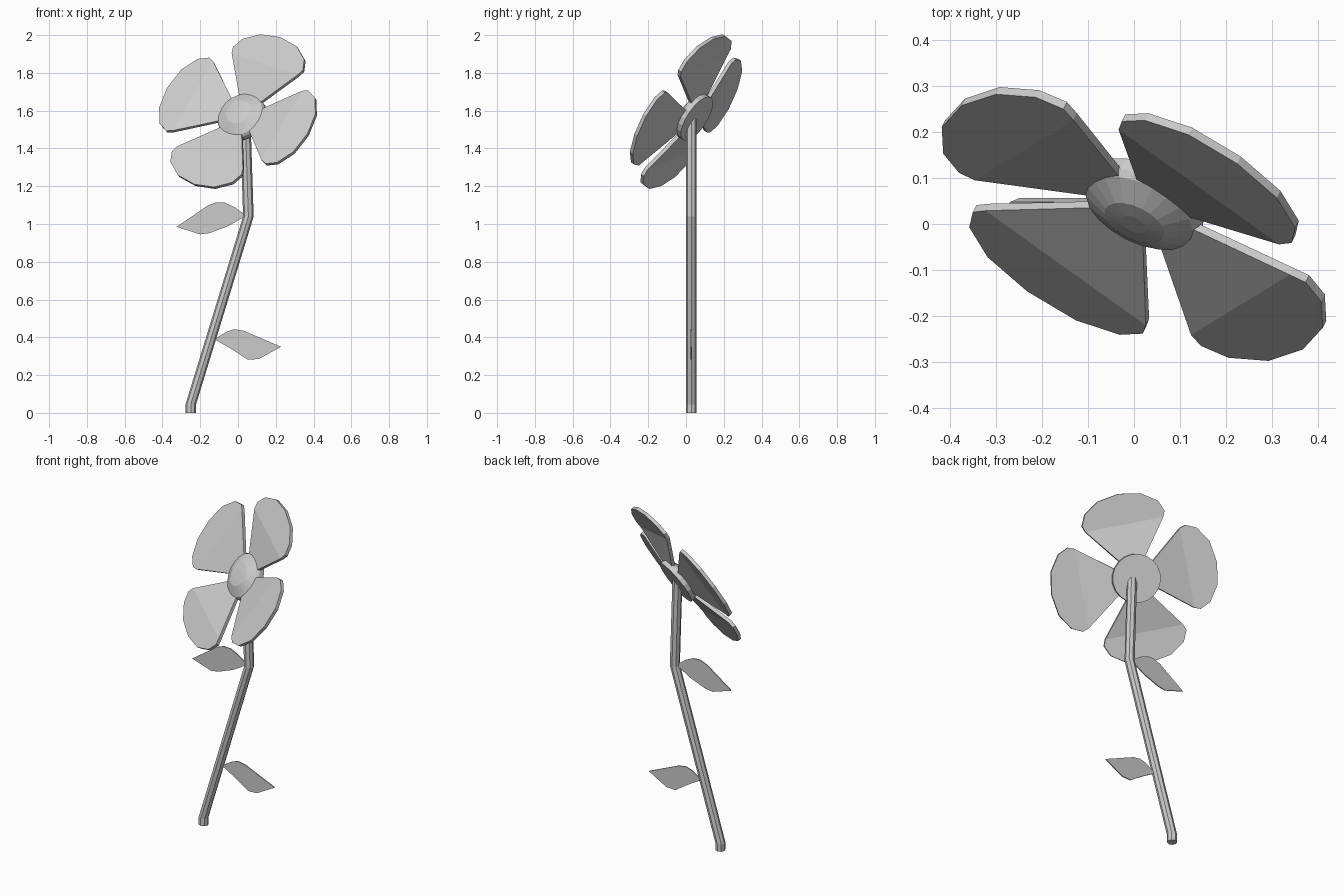
import bpy, bmesh, math
from mathutils import Matrix, Vector

if "Cube" in bpy.data.objects:
    bpy.data.objects.remove(bpy.data.objects["Cube"])

# Flower head frame: local z is the facing direction
n = Vector((-0.5, -1.0, 0.65)).normalized()
u = Vector((-n.y, n.x, 0)).normalized()
v = n.cross(u)
HEAD = Matrix.Translation((0, 0, 1.595)) @ Matrix((u, v, n)).transposed().to_4x4()


def make(name, verts, faces, matrix=Matrix()):
    me = bpy.data.meshes.new(name)
    me.from_pydata(verts, [], faces)
    bm = bmesh.new()
    bm.from_mesh(me)
    bmesh.ops.recalc_face_normals(bm, faces=bm.faces)
    bm.to_mesh(me)
    bm.free()
    ob = bpy.data.objects.new(name, me)
    bpy.context.collection.objects.link(ob)
    ob.matrix_world = matrix
    return ob


def thicken(ob, t):
    m = ob.modifiers.new("thickness", 'SOLIDIFY')
    m.thickness = t
    m.offset = 0


def loft(name, rings, matrix=Matrix()):
    k = len(rings[0])
    verts = [p for r in rings for p in r]
    faces = [(i * k + j, i * k + (j + 1) % k, (i + 1) * k + (j + 1) % k, (i + 1) * k + j)
             for i in range(len(rings) - 1) for j in range(k)]
    faces += [tuple(range(k)), tuple(range(len(verts) - k, len(verts)))]
    return make(name, verts, faces, matrix)


def circle(r, z, k):
    return [(r * math.cos(2 * math.pi * j / k), r * math.sin(2 * math.pi * j / k), z)
            for j in range(k)]


# Domed flower centre
loft("flower_centre", [circle(r, z, 20) for r, z in
     [(0.135, -0.075), (0.135, -0.045), (0.126, -0.03), (0.07, -0.002), (0.03, 0.002)]], HEAD)

# Four petals, creased across the widest line
tip = [(0.222, 0.30), (0.235, 0.335), (0.208, 0.395), (0.122, 0.452)]
right = [(x, y, 0.0) for x, y in tip]
left = [(-x, y, z) for x, y, z in reversed(right)]
outline = [(-0.045, 0.07, -0.05), (0.045, 0.07, -0.05)] + right + [(0, 0.472, 0.0)] + left
for i in range(4):
    turn = Matrix.Rotation(math.radians(90 * i - 17.5), 4, 'Z')
    petal = make(f"petal_{i + 1}", outline,
                 [(0, 1, 2, len(outline) - 1), tuple(range(2, len(outline)))], HEAD @ turn)
    thicken(petal, 0.02)

# Bent stem
path = [(-0.25, 0), (-0.25, 0.045), (0.055, 1.04), (0.038, 1.56)]
loft("stem", [[(x + cx, 0.028 + cy, z) for cx, cy, _ in circle(0.028, 0, 8)] for x, z in path])

# Thin leaves
leaves = {
    "upper_leaf": [(0.045, 1.045), (-0.02, 1.09), (-0.07, 1.113), (-0.115, 1.115), (-0.16, 1.098),
                   (-0.325, 0.985), (-0.2, 0.945), (-0.15, 0.952), (-0.05, 0.99)],
    "lower_leaf": [(-0.125, 0.39), (-0.06, 0.43), (-0.02, 0.443), (0.03, 0.435), (0.228, 0.35),
                   (0.11, 0.285), (0.05, 0.282), (-0.03, 0.335)],
}
for name, pts in leaves.items():
    leaf = make(name, [(x, 0.028, z) for x, z in pts], [tuple(range(len(pts)))])
    thicken(leaf, 0.006)
